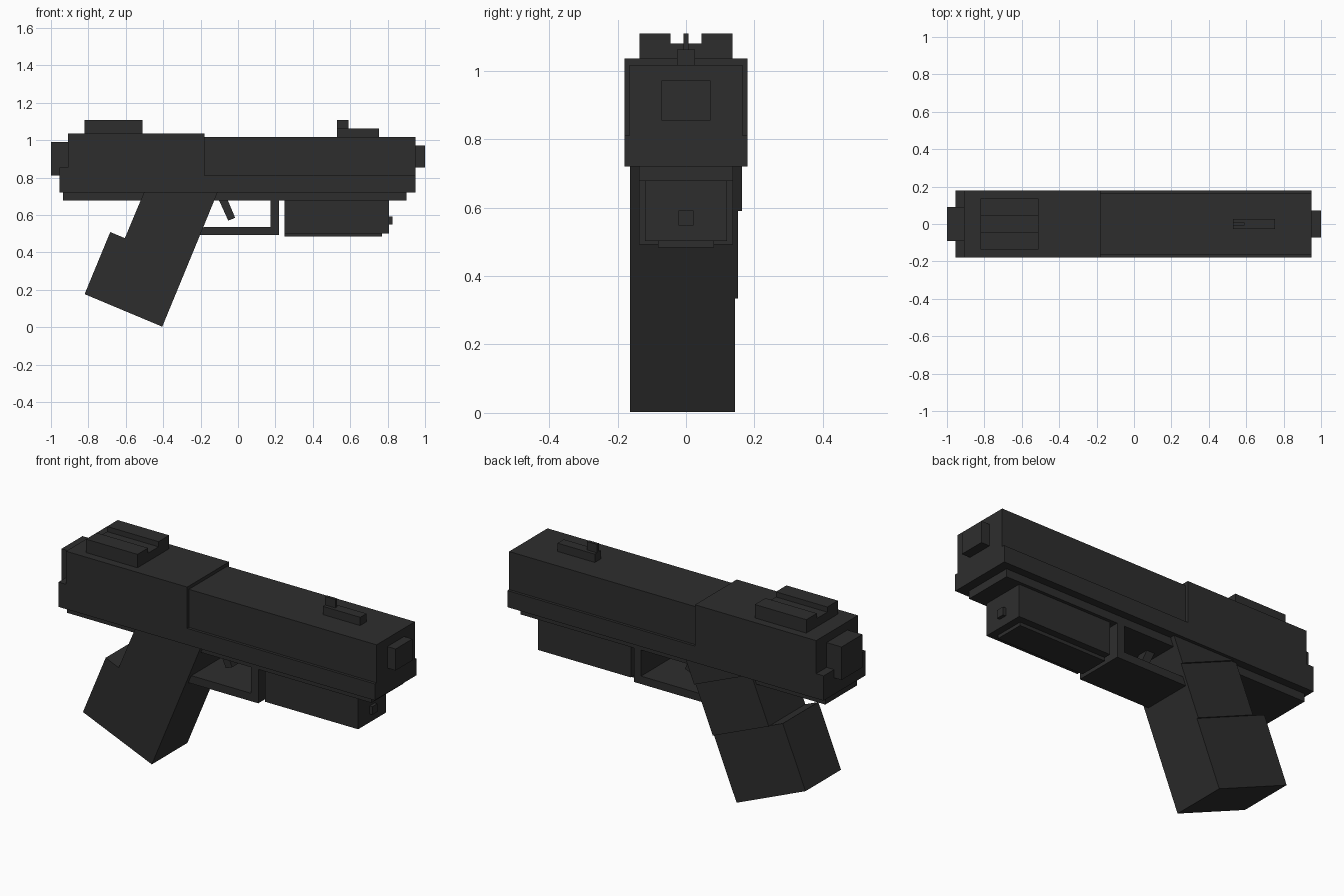
import bpy
import bmesh
from mathutils import Vector

cube = bpy.data.objects.get("Cube")
if cube:
    bpy.data.objects.remove(cube, do_unlink=True)

# One dark matte colour for the whole model
dark = bpy.data.materials.new("dark_grey")
dark.use_nodes = True
colour = (0.027, 0.027, 0.027, 1)
dark.diffuse_color = colour
dark.node_tree.nodes["Principled BSDF"].inputs["Base Color"].default_value = colour


def prism(name, outline, y0, y1):
    """Extrude a side outline of (x, z) points from y0 to y1."""
    bm = bmesh.new()
    face = bm.faces.new([bm.verts.new((x, y0, z)) for x, z in outline])
    side = bmesh.ops.extrude_face_region(bm, geom=[face])
    verts = [v for v in side["geom"] if isinstance(v, bmesh.types.BMVert)]
    bmesh.ops.translate(bm, verts=verts, vec=Vector((0, y1 - y0, 0)))
    bmesh.ops.recalc_face_normals(bm, faces=bm.faces)
    mesh = bpy.data.meshes.new(name)
    bm.to_mesh(mesh)
    bm.free()
    mesh.materials.append(dark)
    obj = bpy.data.objects.new(name, mesh)
    bpy.context.collection.objects.link(obj)
    return obj


def box(name, x0, x1, z0, z1, y0, y1=None):
    """Box; with one y value it is centred with that half width."""
    if y1 is None:
        y0, y1 = -y0, y0
    return prism(name, [(x0, z0), (x1, z0), (x1, z1), (x0, z1)], y0, y1)


# Slide: wide rear with a stepped lower rail, narrower front
prism("slide_rear", [(-0.955, 0.72), (0.95, 0.72), (0.95, 0.81), (-0.18, 0.81),
                     (-0.18, 1.035), (-0.91, 1.035), (-0.91, 0.855), (-0.955, 0.855)],
      -0.18, 0.18)
box("slide_front", -0.18, 0.95, 0.81, 1.017, 0.165)
box("rear_plug", -1.0, -0.91, 0.81, 0.99, 0.09)
box("muzzle", 0.95, 1.0, 0.855, 0.972, 0.072)

# Sights
box("rear_sight_base", -0.82, -0.51, 1.035, 1.08, 0.136)
for side, y in (("right", -0.136), ("left", 0.045)):
    box("rear_sight_" + side, -0.82, -0.51, 1.08, 1.108, y, y + 0.091)
box("front_sight_base", 0.53, 0.755, 1.017, 1.062, 0.027)
box("front_sight_blade", 0.53, 0.592, 1.062, 1.108, 0.008)

# Frame under the slide
box("frame", -0.935, 0.9, 0.677, 0.72, 0.137)

# Slanted grip in three steps of thickness
prism("grip_lower", [(-0.82, 0.177), (-0.405, 0.003), (-0.268, 0.335), (-0.683, 0.509)],
      -0.163, 0.143)
prism("grip_middle", [(-0.605, 0.476), (-0.268, 0.335), (-0.163, 0.59), (-0.475, 0.72),
                      (-0.503, 0.72)], -0.163, 0.152)
prism("grip_top", [(-0.163, 0.59), (-0.11, 0.72), (-0.475, 0.72)], -0.163, 0.163)

# Trigger and guard
prism("trigger", [(-0.102, 0.68), (-0.055, 0.68), (-0.015, 0.585), (-0.052, 0.57)],
      -0.03, 0.03)
prism("trigger_guard", [(-0.205, 0.492), (0.218, 0.492), (0.218, 0.68), (0.175, 0.68),
                        (0.175, 0.535), (-0.185, 0.535)], -0.137, 0.137)

# Block hung below the front rail
box("rail_block", 0.248, 0.808, 0.502, 0.68, 0.12)
box("rail_block_plate", 0.248, 0.77, 0.484, 0.502, 0.082)
box("rail_block_lens", 0.808, 0.825, 0.548, 0.592, 0.022)
